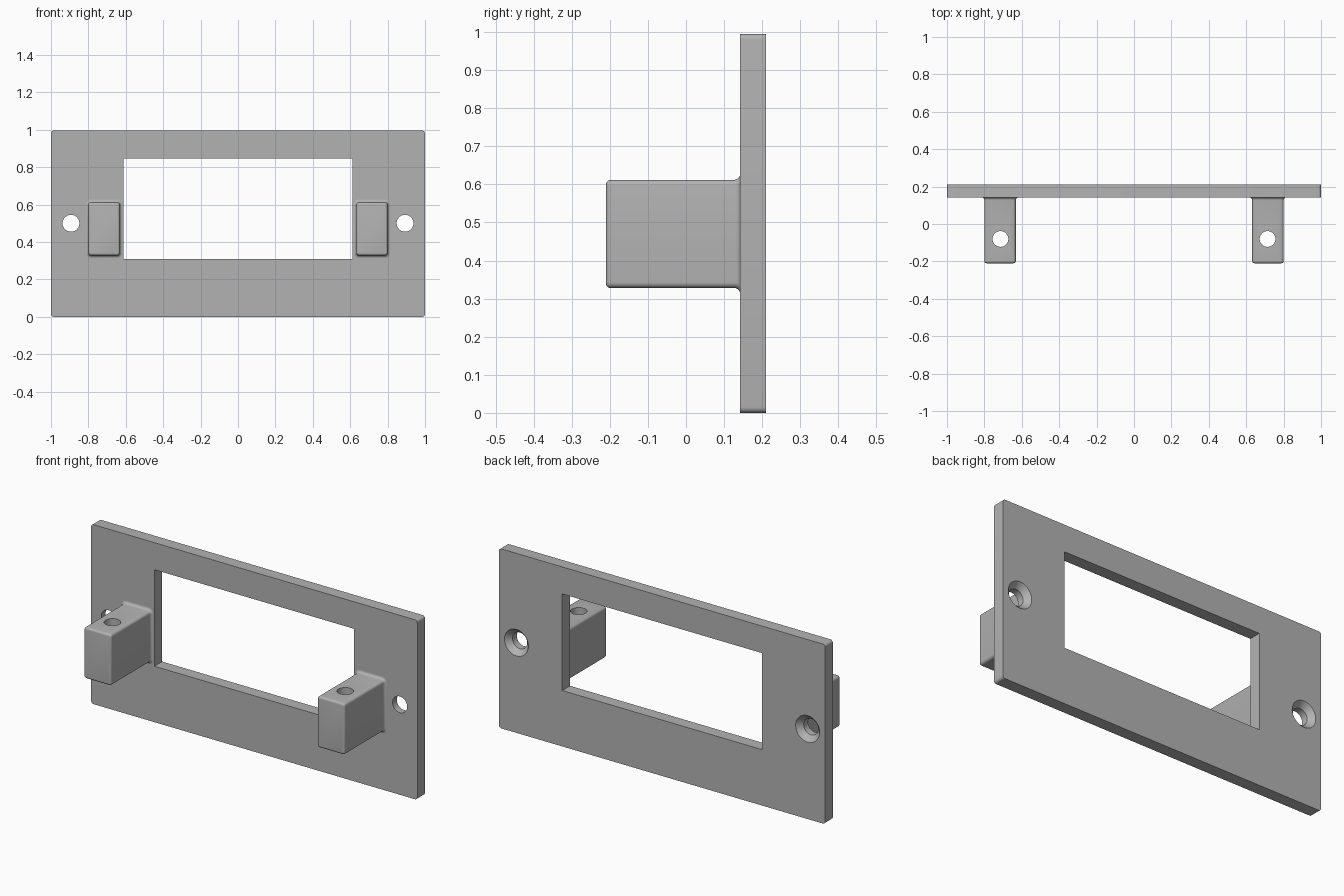
import bpy
import bmesh
from math import cos, sin, pi, radians

if "Cube" in bpy.data.objects:
    bpy.data.objects.remove(bpy.data.objects["Cube"], do_unlink=True)

grey = bpy.data.materials.new("plain grey")
grey.use_nodes = True
COLOUR = (0.45, 0.45, 0.45, 1)
grey.diffuse_color = COLOUR
grey.node_tree.nodes["Principled BSDF"].inputs["Base Color"].default_value = COLOUR

FRONT, BACK, HEIGHT = 0.142, 0.21, 0.995
MIDDLE = HEIGHT / 2


def rounded_rect(cx, cz, half_x, half_z, y, r, steps=6):
    """Loop of points in an x-z plane with rounded corners."""
    points = []
    for corner, (sx, sz) in enumerate(((1, 1), (-1, 1), (-1, -1), (1, -1))):
        for i in range(steps + 1):
            a = (corner + i / steps) * pi / 2
            points.append((cx + sx * (half_x - r) + r * cos(a), y,
                           cz + sz * (half_z - r) + r * sin(a)))
    return points


def circle(cx, cz, r, y, n=48):
    return [(cx + r * cos(2 * pi * i / n), y, cz + r * sin(2 * pi * i / n))
            for i in range(n)]


def loft(name, loops):
    """Skin equal-length loops into a closed solid."""
    bm = bmesh.new()
    rings = [[bm.verts.new(p) for p in loop] for loop in loops]
    for a, b in zip(rings, rings[1:]):
        for i in range(len(a)):
            j = (i + 1) % len(a)
            bm.faces.new((a[i], a[j], b[j], b[i]))
    bm.faces.new(rings[0])
    bm.faces.new(rings[-1])
    bmesh.ops.recalc_face_normals(bm, faces=bm.faces)
    mesh = bpy.data.meshes.new(name)
    bm.to_mesh(mesh)
    bm.free()
    mesh.materials.append(grey)
    obj = bpy.data.objects.new(name, mesh)
    bpy.context.collection.objects.link(obj)
    return obj


def select(obj):
    bpy.ops.object.select_all(action="DESELECT")
    obj.select_set(True)
    bpy.context.view_layer.objects.active = obj


def cut(obj, cutter):
    """Subtract the cutter, then discard it."""
    cutter.hide_render = True
    select(obj)
    mod = obj.modifiers.new("cut", "BOOLEAN")
    mod.operation = "DIFFERENCE"
    mod.solver = "EXACT"
    mod.object = cutter
    bpy.ops.object.modifier_apply(modifier=mod.name)
    bpy.data.objects.remove(cutter, do_unlink=True)


def finish(obj):
    select(obj)
    bpy.ops.object.shade_smooth_by_angle(angle=radians(30))


# Face plate with a rectangular window
plate = loft("face_plate", [rounded_rect(0, MIDDLE, 1, MIDDLE, y, 0.015)
                            for y in (FRONT, BACK)])
cut(plate, loft("window_cutter", [
    [(x, y, z) for x, z in ((-0.612, 0.31), (0.612, 0.31), (0.612, 0.845), (-0.612, 0.845))]
    for y in (0, 0.4)]))

for side, label in ((1, "left"), (-1, "right")):
    # Screw hole, countersunk from the back
    cut(plate, loft("screw_cutter", [circle(side * 0.893, 0.5, r, y) for r, y in (
        (0.045, 0.1), (0.045, BACK - 0.03), (0.083, BACK + 0.01))]))

    # Mounting post: rounded tip, straight body, flared fillet at the plate
    nose, flare, steps = 0.012, 0.015, 5
    angles = [i / steps * pi / 2 for i in range(steps + 1)]
    profile = [(nose * (sin(a) - 1), -0.21 + nose * (1 - cos(a))) for a in angles]
    profile += [(flare * (1 - cos(a)), FRONT - flare + flare * sin(a)) for a in angles]
    profile.append((flare, FRONT + 0.005))
    post = loft(label + "_post", [
        rounded_rect(side * 0.716, 0.47, 0.084 + grow, 0.142 + grow, y, 0.015 + grow)
        for grow, y in profile])

    # Vertical bore through the post
    bore = loft("bore_cutter", [circle(0, 0, 0.042, y) for y in (-0.5, 0.5)])
    bore.rotation_euler = (pi / 2, 0, 0)
    bore.location = (side * 0.714, -0.08, 0.5)
    bpy.context.view_layer.update()
    cut(post, bore)
    finish(post)

finish(plate)
